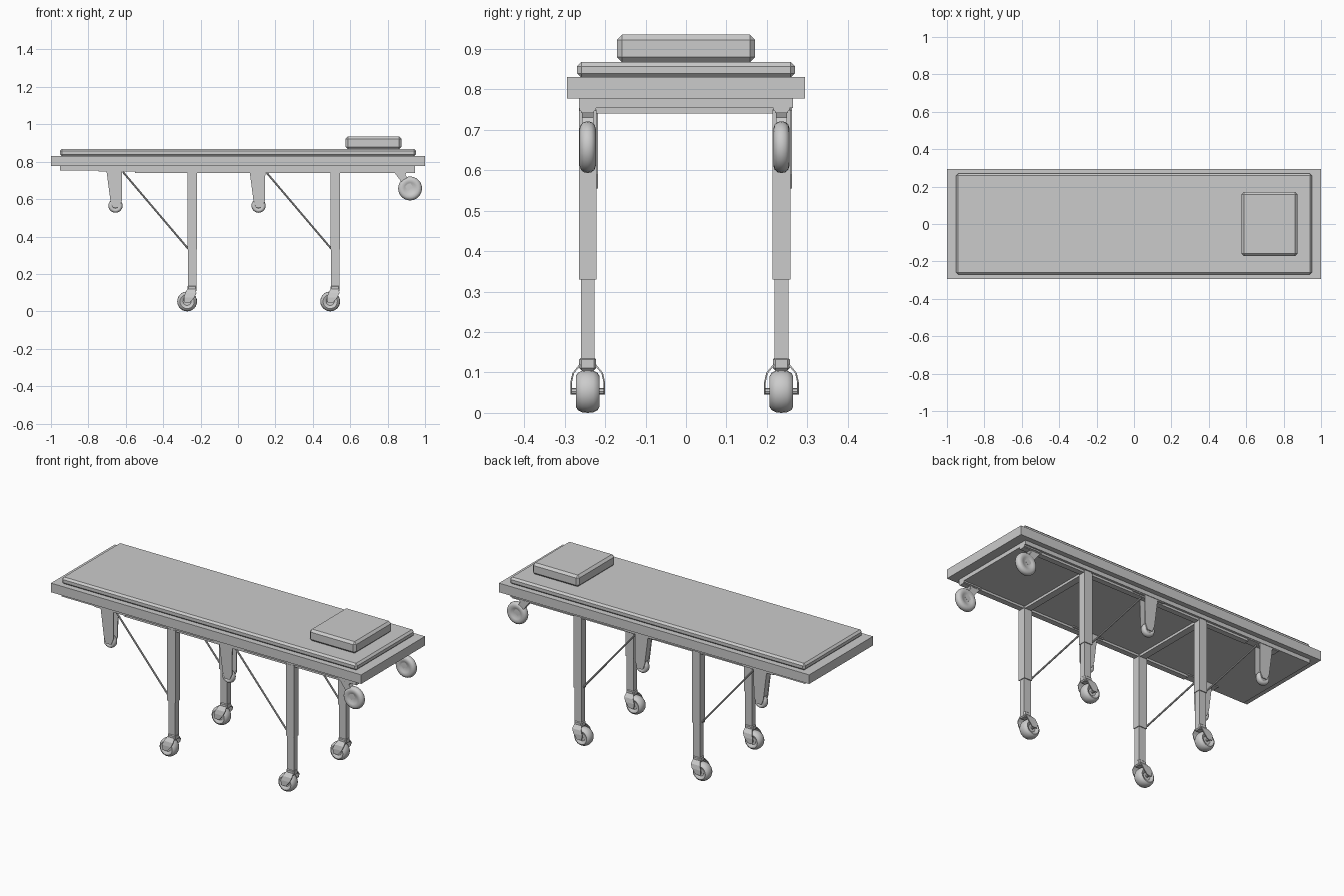
import bpy, bmesh, math
from mathutils import Vector

if "Cube" in bpy.data.objects:
    bpy.data.objects.remove(bpy.data.objects["Cube"])


def make(name, bm, smooth=False):
    bmesh.ops.recalc_face_normals(bm, faces=bm.faces)
    me = bpy.data.meshes.new(name)
    bm.to_mesh(me)
    bm.free()
    ob = bpy.data.objects.new(name, me)
    bpy.context.collection.objects.link(ob)
    if smooth:
        bpy.ops.object.select_all(action='DESELECT')
        ob.select_set(True)
        bpy.context.view_layer.objects.active = ob
        bpy.ops.object.shade_smooth_by_angle(angle=math.radians(40))
    return ob


def box(name, x0, x1, y0, y1, z0, z1, bevel=0, segments=1):
    bm = bmesh.new()
    bmesh.ops.create_cube(bm, size=1)
    for v in bm.verts:
        v.co = ((x0 + x1) / 2 + v.co.x * (x1 - x0),
                (y0 + y1) / 2 + v.co.y * (y1 - y0),
                (z0 + z1) / 2 + v.co.z * (z1 - z0))
    if bevel:
        bmesh.ops.bevel(bm, geom=bm.edges[:], offset=bevel,
                        segments=segments, profile=0.5, affect='EDGES')
    return make(name, bm)


def plate(name, pts, y0, y1):
    """Extrude an x/z outline from y0 to y1."""
    bm = bmesh.new()
    f = bm.faces.new([bm.verts.new((x, y0, z)) for x, z in pts])
    ext = bmesh.ops.extrude_face_region(bm, geom=[f])['geom']
    for v in ext:
        if isinstance(v, bmesh.types.BMVert):
            v.co.y = y1
    return make(name, bm)


def wheel(name, x, y, z, r, w):
    """Lathe a rounded tyre profile around the y axis."""
    prof = [(0, -.34), (.4, -.34), (.5, -.44), (.72, -.5), (.87, -.42), (.97, -.24), (1, 0)]
    prof += [(a, -b) for a, b in reversed(prof[:-1])]
    bm = bmesh.new()
    vs = [bm.verts.new((a * r, b * w, 0)) for a, b in prof]
    edges = [bm.edges.new(p) for p in zip(vs, vs[1:])]
    bmesh.ops.spin(bm, geom=vs + edges, cent=(0, 0, 0), axis=(0, 1, 0),
                   angle=2 * math.pi, steps=24)
    bmesh.ops.remove_doubles(bm, verts=bm.verts, dist=1e-5)
    bmesh.ops.translate(bm, verts=bm.verts, vec=(x, y, z))
    return make(name, bm, True)


def rod(name, a, b, r):
    a, b = Vector(a), Vector(b)
    bm = bmesh.new()
    bmesh.ops.create_cone(bm, cap_ends=True, segments=8, radius1=r, radius2=r,
                          depth=(b - a).length)
    rot = (b - a).to_track_quat('Z', 'Y')
    for v in bm.verts:
        v.co = rot @ v.co + (a + b) / 2
    return make(name, bm, True)


def fork_cheek(name, x, y, side):
    """Bent sheet running from the leg foot outwards and down to the axle."""
    rows = [(-.025, .02, .018, .12), (-.036, .022, .036, .098),
            (-.045, .012, .041, .075), (-.042, -.012, .041, .046)]
    bm = bmesh.new()
    vs = [[bm.verts.new((x + a, y + side * o, z)) for a in (x0, x1)]
          for x0, x1, o, z in rows]
    for p, q in zip(vs, vs[1:]):
        bm.faces.new((p[0], p[1], q[1], q[0]))
    ob = make(name, bm)
    mod = ob.modifiers.new("thickness", 'SOLIDIFY')
    mod.thickness = .004
    mod.offset = 0


# Bed, mattress and pillow
box("bed_frame", -1, 1, -.294, .294, .777, .83)
box("mattress", -.952, .952, -.269, .269, .828, .868, .011)
box("pillow", .575, .875, -.171, .171, .867, .935, .013)
box("under_panel", -.952, .945, -.265, .265, .754, .778)

LEGS = (-.245, .52)
for lx in LEGS:
    box("cross_bar", lx - .02, lx + .02, -.264, .258, .74, .755)

for y, side in ((-.243, "front"), (.236, "back")):
    # Thin rail under the panel
    box(side + "_rail", -.55, .945, y - .016, y + .016, .741, .755)
    for lx in LEGS:
        # Telescopic leg
        box(side + "_upper_leg", lx - .026, lx + .026, y - .022, y + .022, .33, .75)
        box(side + "_lower_leg", lx - .022, lx + .022, y - .017, y + .017, .13, .335)
        # Caster
        box(side + "_fork_block", lx - .026, lx + .024, y - .021, y + .021, .105, .138, .006)
        for s in (-1, 1):
            fork_cheek(side + "_fork", lx, y, s)
        wheel(side + "_caster_wheel", lx - .027, y, .053, .053, .058)
        rod(side + "_axle", (lx - .027, y - .042, .053), (lx - .027, y + .042, .053), .008)
        # Diagonal brace
        rod(side + "_brace", (lx - .37, y, .745), (lx - .02, y, .333), .005)

        # Small hanging transport wheel
        hx = lx - .41
        hy = y + .004
        box(side + "_hanger_base", hx - .09, hx + .11, hy - .022, hy + .022, .748, .756)
        for s in (-1, 1):
            plate(side + "_hanger_cheek",
                  [(hx - .048, .75), (hx + .036, .75), (hx + .034, .59),
                   (hx + .018, .555), (hx - .014, .555), (hx - .027, .59)],
                  hy + s * .017, hy + s * .022)
        plate(side + "_hanger_web",
              [(hx - .046, .75), (hx + .006, .75), (hx + .002, .608), (hx - .026, .6)],
              hy - .018, hy + .018)
        wheel(side + "_small_wheel", hx, hy, .565, .038, .034)

    # Loading wheel at the head end
    box(side + "_loading_base", .83, .945, y - .02, y + .02, .746, .756)
    plate(side + "_loading_arm",
          [(.83, .75), (.905, .75), (.895, .73), (.935, .665), (.91, .645), (.868, .70)],
          y - .014, y + .014)
    wheel(side + "_loading_wheel", .92, y, .657, .064, .04)
